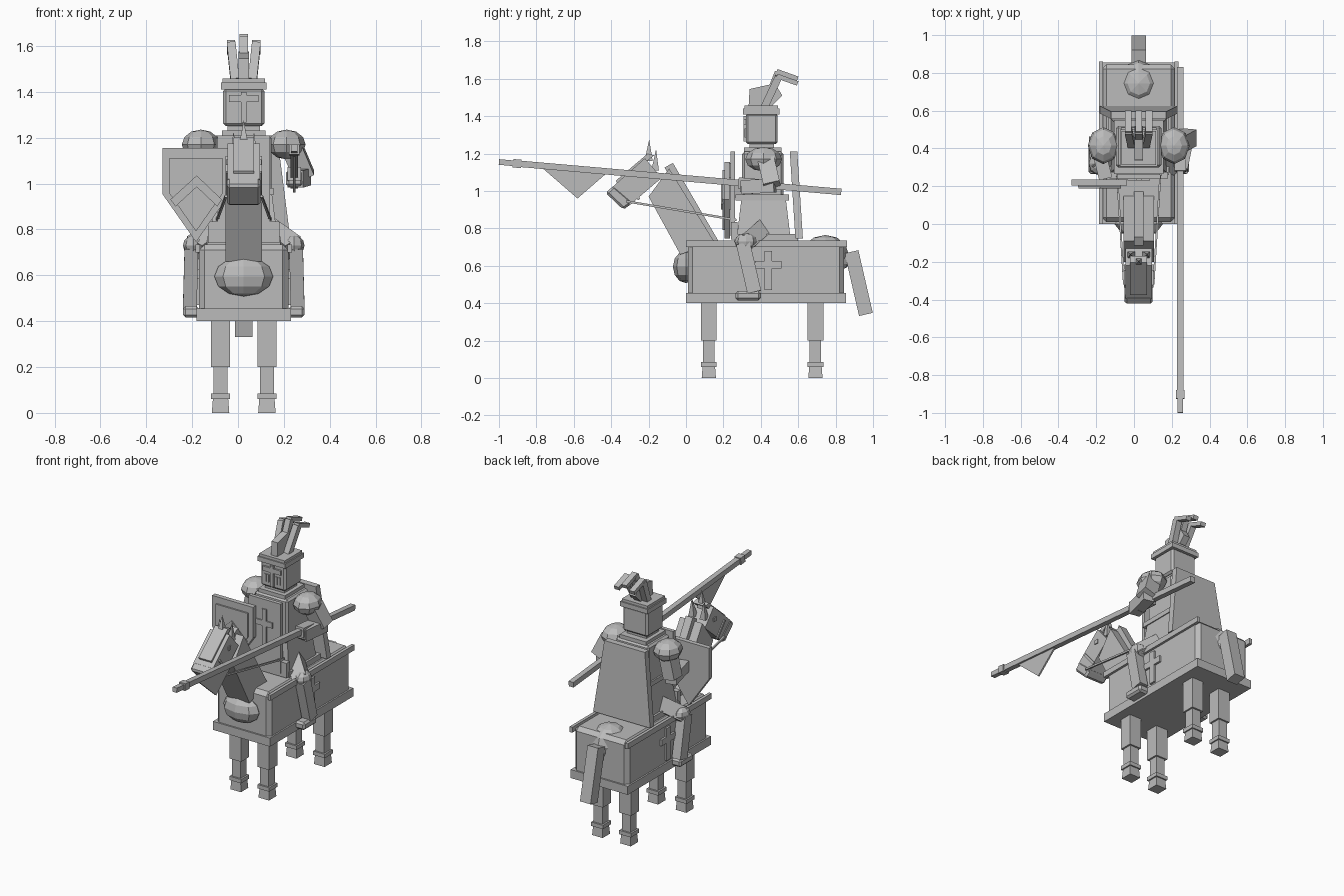
import bpy, bmesh
from mathutils import Vector, Matrix

CX = 0.025  # centre plane of horse and rider
mat = bpy.data.materials.new("stone grey")
mat.diffuse_color = (0.5, 0.5, 0.5, 1)


def finish(bm, name, bevel=0.0):
    bmesh.ops.recalc_face_normals(bm, faces=bm.faces)
    me = bpy.data.meshes.new(name)
    bm.to_mesh(me)
    bm.free()
    me.materials.append(mat)
    ob = bpy.data.objects.new(name, me)
    bpy.context.collection.objects.link(ob)
    if bevel:
        mod = ob.modifiers.new("bevel", 'BEVEL')
        mod.width, mod.segments = bevel, 1
    return ob


def box(name, x0, x1, y0, y1, z0, z1, taper=1.0, bevel=0.0):
    """Axis-aligned box; taper scales the top end."""
    bm = bmesh.new()
    bmesh.ops.create_cube(bm, size=1)
    c = Vector(((x0 + x1) / 2, (y0 + y1) / 2, (z0 + z1) / 2))
    for v in bm.verts:
        k = taper if v.co.z > 0 else 1
        v.co = c + Vector((v.co.x * (x1 - x0) * k, v.co.y * (y1 - y0) * k, v.co.z * (z1 - z0)))
    return finish(bm, name, bevel)


def cbox(name, w, y0, y1, z0, z1, **kw):
    return box(name, CX - w, CX + w, y0, y1, z0, z1, **kw)


def beam(name, p, q, w, h, taper=1.0):
    """Bar from p to q, w wide across x and h thick."""
    p, q = Vector(p), Vector(q)
    d = (q - p).normalized()
    x = Vector((1, 0, 0))
    x = (x - d * x.dot(d)).normalized()
    m = Matrix((x, d.cross(x), d)).transposed()
    bm = bmesh.new()
    bmesh.ops.create_cube(bm, size=1)
    for v in bm.verts:
        k = taper if v.co.z > 0 else 1
        v.co = (p + q) / 2 + m @ Vector((v.co.x * w * k, v.co.y * h * k, v.co.z * (q - p).length))
    return finish(bm, name)


def prism(name, pts, a, b, axis='x', bevel=0.0):
    """Profile (y,z) extruded along x, or (x,z) extruded along y."""
    bm = bmesh.new()
    place = (lambda p, t: (t, p[0], p[1])) if axis == 'x' else (lambda p, t: (p[0], t, p[1]))
    f = bm.faces.new([bm.verts.new(place(p, a)) for p in pts])
    r = bmesh.ops.extrude_face_region(bm, geom=[f])
    off = (b - a, 0, 0) if axis == 'x' else (0, b - a, 0)
    bmesh.ops.translate(bm, vec=off, verts=[g for g in r['geom'] if isinstance(g, bmesh.types.BMVert)])
    bm.faces.ensure_lookup_table()
    return finish(bm, name, bevel)


def ball(name, c, r):
    bm = bmesh.new()
    bmesh.ops.create_uvsphere(bm, u_segments=8, v_segments=6, radius=1)
    for v in bm.verts:
        v.co = Vector(c) + Vector((v.co.x * r[0], v.co.y * r[1], v.co.z * r[2]))
    return finish(bm, name)


def spike(name, base, tip, r):
    b, t = Vector(base), Vector(tip)
    bm = bmesh.new()
    ring = [bm.verts.new(b + Vector(o)) for o in ((-r, -r, 0), (r, -r, 0), (r, r, 0), (-r, r, 0))]
    top = bm.verts.new(t)
    bm.faces.new(ring)
    for i in range(4):
        bm.faces.new((ring[i], ring[(i + 1) % 4], top))
    return finish(bm, name)


# Draped horse body with hem and top rails
cbox("horse_drape", 0.195, 0.01, 0.845, 0.41, 0.735, bevel=0.025)
cbox("drape_hem", 0.205, 0.0, 0.855, 0.40, 0.455)
ball("chest", (CX, 0.0, 0.595), (0.128, 0.07, 0.087))
ball("rump", (CX, 0.745, 0.66), (0.12, 0.125, 0.105))
ball("tail_root", (CX, 0.845, 0.635), (0.04, 0.03, 0.05))
beam("tail", (CX, 0.885, 0.675), (CX, 0.962, 0.34), 0.076, 0.075)

# Horse legs
for x in (-0.076, 0.126):
    for y in (0.122, 0.692):
        for part, w, z0, z1, k in (("upper_leg", 0.042, 0.2, 0.42, 1), ("lower_leg", 0.031, 0.085, 0.2, 1),
                                   ("fetlock", 0.042, 0.06, 0.085, 1), ("hoof", 0.038, 0, 0.06, 0.88)):
            box(part, x - w, x + w, y - w, y + w, z0, z1, taper=k)

# Neck, mane and head
prism("horse_neck", [(-0.03, 0.66), (0.15, 0.73), (-0.09, 1.12), (-0.2, 0.97)], CX - 0.08, CX + 0.08)
prism("mane", [(0.12, 0.73), (0.175, 0.73), (-0.07, 1.15), (-0.115, 1.125)], CX - 0.025, CX + 0.025)
prism("horse_head", [(-0.22, 1.175), (-0.13, 1.07), (-0.30, 0.925), (-0.395, 1.02)], CX - 0.07, CX + 0.07)
prism("muzzle", [(-0.385, 1.03), (-0.43, 0.99), (-0.335, 0.90), (-0.28, 0.94)], CX - 0.074, CX + 0.074, bevel=0.012)
prism("face_plate", [(-0.17, 1.19), (-0.205, 1.2), (-0.375, 1.055), (-0.365, 1.035)], CX - 0.045, CX + 0.045)
spike("head_spike", (CX, -0.20, 1.16), (CX, -0.197, 1.275), 0.022)
for s in (-1, 1):
    spike("ear", (CX + s * 0.04, -0.165, 1.11), (CX + s * 0.045, -0.16, 1.225), 0.02)
    box("eye", CX + s * 0.072 - 0.005, CX + s * 0.072 + 0.005, -0.24, -0.215, 1.08, 1.105)
    beam("rein", (CX + s * 0.078, -0.32, 0.945), (CX + s * 0.115, 0.27, 0.845), 0.01, 0.012)
    beam("bridle_strap", (CX + s * 0.073, -0.33, 1.05), (CX + s * 0.073, -0.25, 0.955), 0.008, 0.015)
    x = CX + s * 0.2
    box("drape_rail", x - 0.01, x + 0.01, 0.0, 0.86, 0.70, 0.735)
    # Flank cross
    box("flank_cross_post", x - 0.008, x + 0.008, 0.42, 0.46, 0.47, 0.68)
    box("flank_cross_bar", x - 0.008, x + 0.008, 0.37, 0.51, 0.585, 0.625)
    # Rider legs and shoulders
    beam("thigh", (CX + s * 0.08, 0.42, 0.81), (CX + s * 0.215, 0.31, 0.715), 0.09, 0.09)
    ball("knee", (CX + s * 0.22, 0.32, 0.73), (0.045, 0.06, 0.045))
    beam("shin", (CX + s * 0.228, 0.305, 0.72), (CX + s * 0.235, 0.365, 0.46), 0.06, 0.075)
    x = CX + s * 0.23
    box("foot", x - 0.035, x + 0.035, 0.265, 0.40, 0.415, 0.465, bevel=0.012)
    ball("pauldron", (CX + s * 0.187, 0.415, 1.17), (0.083, 0.098, 0.065))

# Saddle
cbox("saddle", 0.16, 0.26, 0.6, 0.73, 0.77)
cbox("saddle_pommel", 0.155, 0.24, 0.275, 0.74, 0.835)

# Torso, tabard and cape
cbox("torso", 0.12, 0.30, 0.52, 0.96, 1.21, bevel=0.012)
cbox("surcoat_skirt", 0.15, 0.27, 0.56, 0.74, 0.98, taper=0.8)
cbox("tabard", 0.115, 0.238, 0.262, 0.76, 1.21)
cbox("tabard_cross_post", 0.015, 0.23, 0.24, 0.90, 1.15)
cbox("tabard_cross_bar", 0.06, 0.23, 0.24, 1.04, 1.075)
cbox("belt", 0.13, 0.265, 0.55, 0.95, 0.98)
cape = cbox("cape", 0.205, 0.585, 0.625, 0.745, 1.21)
for v in cape.data.vertices:  # lean forward and narrow toward the shoulders
    if v.co.z > 1:
        v.co.x = CX + (v.co.x - CX) * 0.71
        v.co.y -= 0.03

# Helmet
cbox("gorget", 0.095, 0.31, 0.51, 1.205, 1.232)
cbox("neck", 0.07, 0.34, 0.47, 1.22, 1.26)
cbox("helmet", 0.09, 0.32, 0.49, 1.25, 1.415, bevel=0.012)
cbox("helmet_band", 0.1, 0.305, 0.5, 1.41, 1.44)
cbox("helmet_top", 0.092, 0.312, 0.492, 1.44, 1.457)
cbox("visor_post", 0.012, 0.308, 0.324, 1.265, 1.40)
cbox("visor_bar", 0.065, 0.308, 0.324, 1.355, 1.385)
for s in (-1, 1):
    for dx in (0.03, 0.05):
        x = CX + s * dx
        box("visor_slit", x - 0.006, x + 0.006, 0.314, 0.324, 1.285, 1.335)

# Plume
prism("plume_base", [(0.335, 1.455), (0.34, 1.545), (0.475, 1.575), (0.515, 1.51), (0.46, 1.455)],
      CX - 0.022, CX + 0.022)
for dx, top in ((-0.055, 1.61), (0, 1.635), (0.055, 1.61)):
    x = CX + dx
    beam("plume_stem", (CX + dx * 0.7, 0.42, 1.45), (x, 0.495, top), 0.038, 0.04)
    beam("plume_tip", (x, 0.485, top + 0.005), (x * 1.0, 0.597, top - 0.035), 0.036, 0.025)

# Lance arm
beam("upper_arm", (0.235, 0.43, 1.16), (0.29, 0.46, 1.03), 0.09, 0.09)
beam("forearm", (0.285, 0.475, 1.03), (0.25, 0.30, 1.02), 0.07, 0.075)
box("lance_hand", 0.21, 0.285, 0.29, 0.37, 0.985, 1.06, bevel=0.012)

# Lance with pennant
slope = lambda y: 1.155 - (y + 1) * 0.0874
def lance(name, y0, y1, t):
    beam(name, (0.245, y0, slope(y0)), (0.245, y1, slope(y1)), t, t)
lance("lance_shaft", -0.92, 0.83, 0.034)
lance("lance_tip", -1.0, -0.90, 0.03)
lance("lance_collar", -0.925, -0.88, 0.045)
lance("lance_grip", 0.28, 0.46, 0.06)
prism("pennant", [(-0.765, 1.12), (-0.43, 1.09), (-0.58, 0.96)], 0.24, 0.25)

# Shield arm
beam("shield_upper_arm", (-0.165, 0.42, 1.15), (-0.2, 0.42, 1.0), 0.08, 0.085)
beam("shield_forearm", (-0.2, 0.44, 1.0), (-0.15, 0.24, 1.0), 0.07, 0.07)

# Shield with inset panel and chevron
def shield(name, k, y0, y1):
    pts = [(-0.147, 0.2), (0.147, 0.2), (0.147, 0.0), (0.0, -0.21), (-0.147, 0.0)]
    prism(name, [(-0.183 + x * k, 0.955 + z * k) for x, z in pts], y0, y1, 'y')
shield("shield", 1.0, 0.205, 0.235)
shield("shield_panel", 0.78, 0.195, 0.207)
prism("shield_chevron", [(-0.295, 0.93), (-0.18, 1.035), (-0.07, 0.93), (-0.09, 0.9), (-0.18, 0.985), (-0.272, 0.9)],
      0.188, 0.197, 'y')
